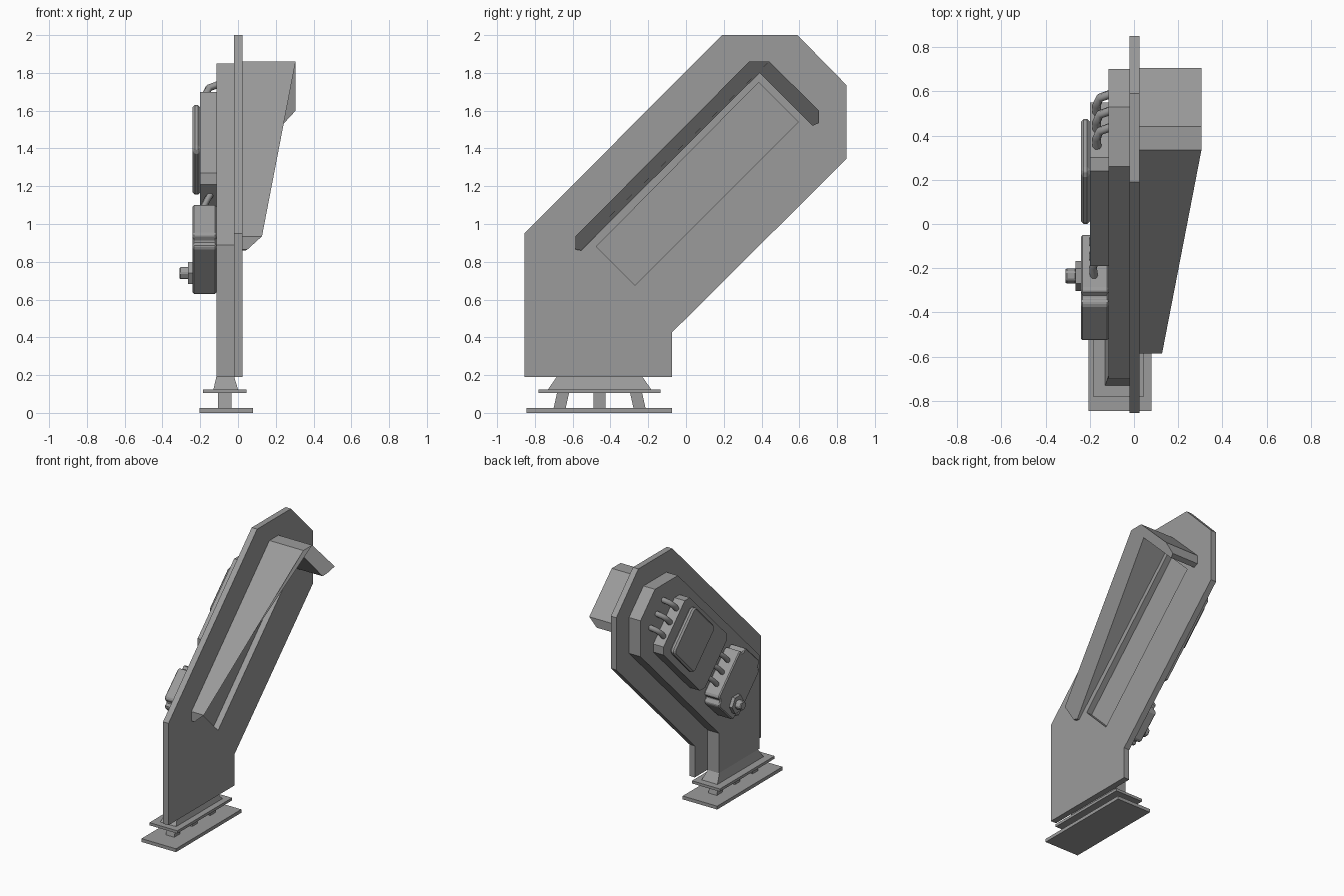
import bpy, bmesh, math
from mathutils import Vector

cube = bpy.data.objects.get("Cube")
if cube:
    bpy.data.objects.remove(cube)

grey = bpy.data.materials.new("mid_grey")
grey.use_nodes = True
grey.diffuse_color = (0.33, 0.33, 0.33, 1)
grey.node_tree.nodes["Principled BSDF"].inputs["Base Color"].default_value = grey.diffuse_color


def add_object(name, bm):
    bmesh.ops.recalc_face_normals(bm, faces=bm.faces)
    mesh = bpy.data.meshes.new(name)
    bm.to_mesh(mesh)
    bm.free()
    mesh.materials.append(grey)
    obj = bpy.data.objects.new(name, mesh)
    bpy.context.collection.objects.link(obj)
    return obj


def loft(name, ring_a, ring_b):
    """Solid between two matching rings of points."""
    bm = bmesh.new()
    a = [bm.verts.new(p) for p in ring_a]
    b = [bm.verts.new(p) for p in ring_b]
    bm.faces.new(a)
    bm.faces.new(b)
    for i in range(len(a)):
        j = (i + 1) % len(a)
        bm.faces.new((a[i], a[j], b[j], b[i]))
    return add_object(name, bm)


def prism(name, profile, x0, x1, bevel=0):
    """Side profile in (y, z) extruded across x."""
    obj = loft(name, [(x0, y, z) for y, z in profile], [(x1, y, z) for y, z in profile])
    if bevel:
        mod = obj.modifiers.new("soft_rim", 'BEVEL')
        mod.width, mod.segments = bevel, 1
    return obj


def rect(x0, x1, y0, y1, z):
    return [(x0, y0, z), (x1, y0, z), (x1, y1, z), (x0, y1, z)]


def tube(name, points, radius):
    curve = bpy.data.curves.new(name, 'CURVE')
    curve.dimensions = '3D'
    curve.bevel_depth, curve.bevel_resolution = radius, 1
    curve.use_fill_caps = True
    curve.materials.append(grey)
    line = curve.splines.new('POLY')
    line.points.add(len(points) - 1)
    for p, co in zip(line.points, points):
        p.co = (*co, 1)
    obj = bpy.data.objects.new(name, curve)
    bpy.context.collection.objects.link(obj)


# Main plate with a slanted window cut through it
plate = prism("main_plate", [(-.855, .19), (-.075, .19), (-.075, .425), (.85, 1.345),
                             (.85, 1.735), (.59, 2), (.19, 2), (-.855, .95)], -.02, .025)
cutter = prism("window_cutter", [(-.475, .88), (.385, 1.75), (.595, 1.54), (-.27, .675)], -.1, .1)
cutter.hide_render = True
cutter.hide_viewport = True
cut = plate.modifiers.new("window", 'BOOLEAN')
cut.operation, cut.object, cut.solver = 'DIFFERENCE', cutter, 'EXACT'

# Housing behind the plate
prism("rear_housing", [(-.70, .19), (-.225, .19), (-.225, .487), (.70, 1.412), (.70, 1.68),
                       (.53, 1.85), (.26, 1.85), (-.70, .89)], -.115, -.02)

# Hood: roof with chamfered free edge, as (y, z, reach in x)
hood = [(-.585, .935, .127), (.335, 1.86, .305), (.44, 1.86, .305), (.705, 1.60, .305),
        (.705, 1.535, .245), (.67, 1.52, .23), (.39, 1.80, .24), (-.555, .86, .04), (-.585, .865, .05)]
loft("hood", [(.025, y, z) for y, z, x in hood], [(x, y, z) for y, z, x in hood])

# Upper module and its cover
prism("upper_module", [(-.19, 1.21), (-.19, 1.27), (.24, 1.70), (.30, 1.70), (.55, 1.45),
                       (.55, 1.39), (.12, .96), (.06, .96)], -.2, -.115)
prism("module_cover", [(0, 1.38), (0, 1.41), (.22, 1.63), (.25, 1.63), (.475, 1.405),
                       (.475, 1.375), (.26, 1.155), (.23, 1.155)], -.24, -.2, .012)

# Lower box with a notch in each chamfered corner
centre = Vector((-.2875, .865))
corners = [((-.525, .87), (-.525, .95)), ((-.37, 1.10), (-.29, 1.10)),
           ((-.05, .86), (-.05, .78)), ((-.205, .63), (-.285, .63))]
box_profile = []
for start, end in corners:
    a, b = Vector(start), Vector(end)
    inward = (centre - (a + b) / 2).normalized() * .015
    box_profile += [a, a.lerp(b, .3), a.lerp(b, .35) + inward,
                    a.lerp(b, .65) + inward, a.lerp(b, .7), b]
prism("lower_box", box_profile, -.24, -.115, .008)


# Hexagonal knob on the lower box
def hexagon(radius):
    return [(-.235 + radius * math.cos(k * math.pi / 3), .74 + radius * math.sin(k * math.pi / 3))
            for k in range(6)]


prism("knob_flange", hexagon(.068), -.265, -.235)
prism("knob", hexagon(.037), -.31, -.26, .006)

# Cables: three bent at the upper module, three joining the two boxes
for i in range(3):
    y, z = .35 + i * .075, 1.65 - i * .075
    path = [(-.165, y - .02, z - .02), (-.17, y + .035, z + .035),
            (-.155, y + .07, z + .07), (-.10, y + .09, z + .09)]
    tube(f"upper_cable_{i + 1}", path, .02)
    y, z = -.235 + i * .065, 1.045 - i * .065
    path = [(-.18, y - .02, z - .02), (-.185, y + .04, z + .04),
            (-.165, y + .08, z + .08), (-.14, y + .12, z + .12)]
    tube(f"joining_cable_{i + 1}", path, .018)

# Stand: tapered foot, flange, splayed legs, ground plate
loft("foot", rect(-.13, 0, -.73, -.185, .125), rect(-.115, -.02, -.685, -.23, .19))
loft("flange", rect(-.185, .045, -.78, -.135, .105), rect(-.185, .045, -.78, -.135, .125))
loft("ground_plate", rect(-.205, .08, -.845, -.075, 0), rect(-.205, .08, -.845, -.075, .025))
for i, (low, high) in enumerate([(-.67, -.65), (-.457, -.457), (-.245, -.265)]):
    loft(f"leg_{i + 1}", rect(-.105, -.035, low - .032, low + .032, .02),
         rect(-.105, -.035, high - .032, high + .032, .11))
